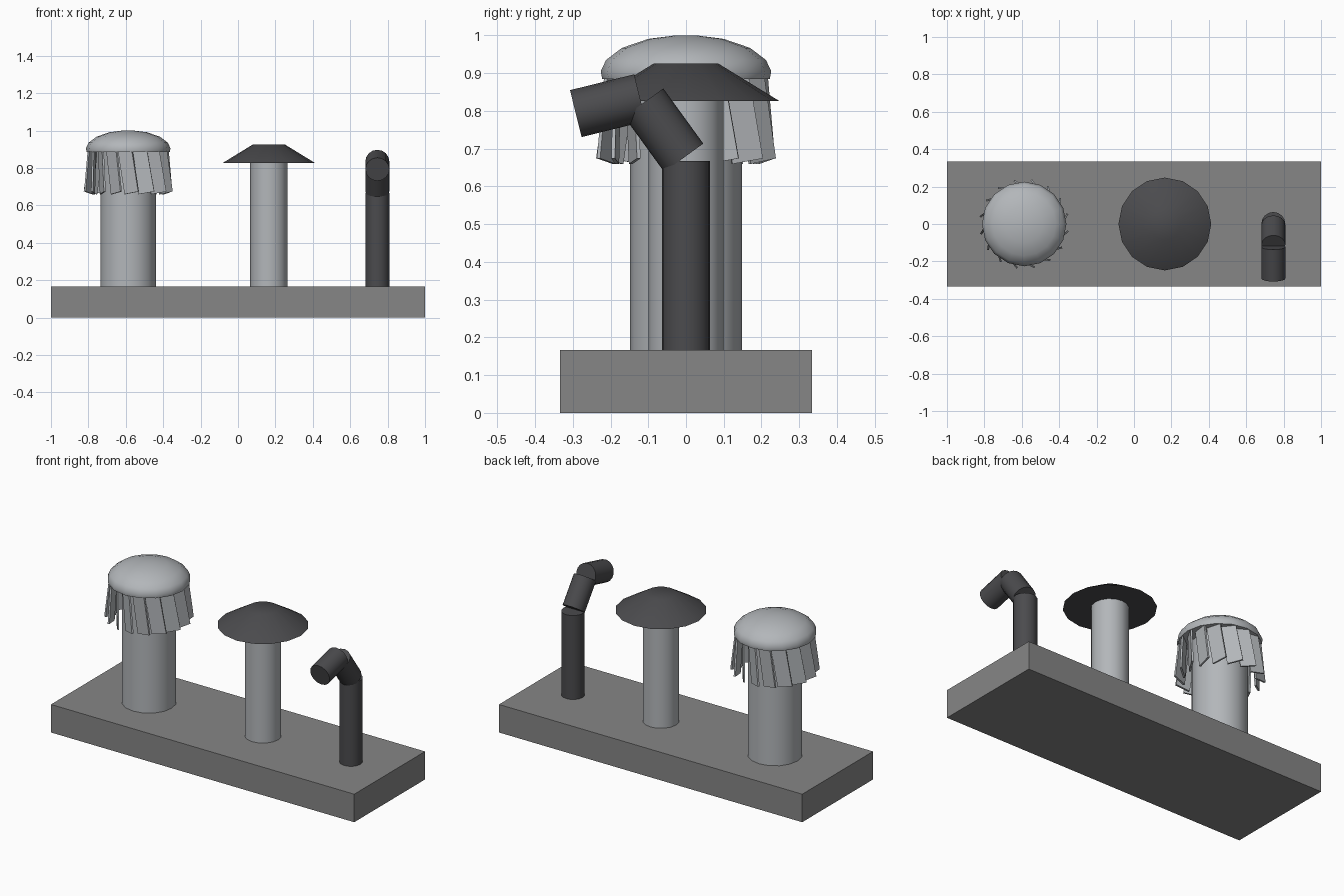
import bpy, bmesh
from math import radians, pi, cos, sin
from mathutils import Matrix, Vector

if "Cube" in bpy.data.objects:
    bpy.data.objects.remove(bpy.data.objects["Cube"])


def material(name, c):
    m = bpy.data.materials.new(name)
    m.diffuse_color = (*c, 1)
    m.use_nodes = True
    m.node_tree.nodes["Principled BSDF"].inputs["Base Color"].default_value = m.diffuse_color
    return m


GREY = material("mid_grey", (0.24, 0.24, 0.24))
LIGHT = material("light_metal", (0.45, 0.47, 0.49))
DARK = material("dark_metal", (0.07, 0.07, 0.075))


def finish(name, bm, mat, smooth=None):
    bmesh.ops.recalc_face_normals(bm, faces=bm.faces)
    me = bpy.data.meshes.new(name)
    bm.to_mesh(me)
    bm.free()
    me.materials.append(mat)
    ob = bpy.data.objects.new(name, me)
    bpy.context.collection.objects.link(ob)
    if smooth:
        bpy.ops.object.select_all(action='DESELECT')
        ob.select_set(True)
        bpy.context.view_layer.objects.active = ob
        bpy.ops.object.shade_smooth_by_angle(angle=radians(smooth))
    return ob


def tube(name, a, b, r, mat, sides=16):
    """Capped cylinder from a to b."""
    a, b = Vector(a), Vector(b)
    rot = Vector((0, 0, 1)).rotation_difference(b - a).to_matrix().to_4x4()
    bm = bmesh.new()
    bmesh.ops.create_cone(bm, cap_ends=True, segments=sides, radius1=r, radius2=r,
                          depth=(b - a).length, matrix=Matrix.Translation((a + b) / 2) @ rot)
    return finish(name, bm, mat, 40)


def lathe(name, x, profile, mat, sides=16, smooth=40):
    """Stack of rings (radius, z), closed at both ends."""
    bm = bmesh.new()
    rings = [[bm.verts.new((x + r * cos(2 * pi * i / sides), r * sin(2 * pi * i / sides), z))
              for i in range(sides)] for r, z in profile]
    for lo, hi in zip(rings, rings[1:]):
        for i in range(sides):
            j = (i + 1) % sides
            bm.faces.new((lo[i], lo[j], hi[j], hi[i]))
    bm.faces.new(rings[0])
    bm.faces.new(rings[-1])
    return finish(name, bm, mat, smooth)


# Base slab
bm = bmesh.new()
bmesh.ops.create_cube(bm, size=1, matrix=Matrix.Translation((0, 0, 0.0835))
                      @ Matrix.Diagonal((2, 0.667, 0.167, 1)))
finish("base_slab", bm, GREY)

# Turbine vent: pipe, dome and slanted louvre blades
TX = -0.587
tube("turbine_pipe", (TX, 0, 0.16), (TX, 0, 0.9), 0.149, LIGHT)
lathe("turbine_dome", TX, [(0.222, 0.885), (0.226, 0.905), (0.212, 0.935), (0.17, 0.967),
                           (0.1, 0.991), (0.03, 1.0)], LIGHT)
bm = bmesh.new()
BLADES = 16
for i in range(BLADES):
    m = (Matrix.Translation((TX, 0, 0.79)) @ Matrix.Rotation(2 * pi * i / BLADES, 4, 'Z')
         @ Matrix.Translation((0.2, 0, 0)) @ Matrix.Rotation(radians(-30), 4, 'Z')
         @ Matrix.Rotation(radians(10), 4, 'X') @ Matrix.Diagonal((0.01, 0.085, 0.25, 1)))
    bmesh.ops.create_cube(bm, size=1, matrix=m)
finish("turbine_blades", bm, LIGHT)

# Mushroom vent: pipe and conical cap
CX = 0.165
tube("cap_vent_pipe", (CX, 0, 0.16), (CX, 0, 0.84), 0.1, LIGHT)
lathe("cap_vent_hood", CX, [(0.248, 0.826), (0.085, 0.926)], DARK, smooth=60)

# Bent vent pipe in three straight sections
PX = 0.745
tube("bent_pipe_upright", (PX, 0, 0.16), (PX, 0, 0.667), 0.064, DARK)
tube("bent_pipe_elbow", (PX, -0.006, 0.676), (PX, -0.112, 0.822), 0.064, DARK)
tube("bent_pipe_spout", (PX, -0.122, 0.835), (PX, -0.292, 0.793), 0.064, DARK)
